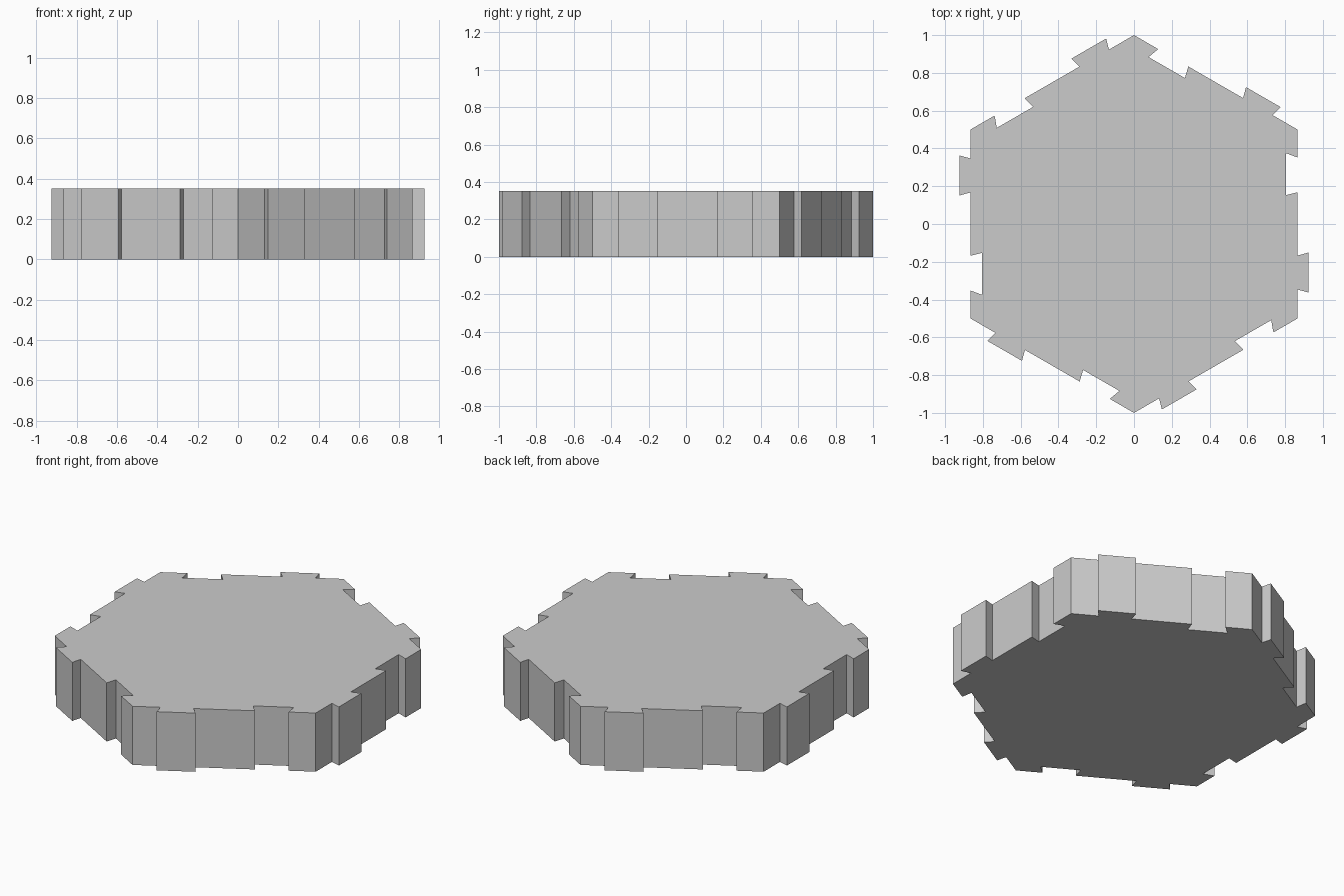
import bpy, bmesh
from math import radians
from mathutils import Matrix, Vector

if "Cube" in bpy.data.objects:
    bpy.data.objects.remove(bpy.data.objects["Cube"])

HEIGHT = 0.352
APOTHEM = 0.866

# One hexagon side (the +x side, walked upward): dovetail tab, then matching slot.
# Each point is (offset outward, position along the side).
side = [
    (0, -0.5),
    (0, -0.347), (0.058, -0.363), (0.058, -0.151), (0, -0.167),   # tab
    (0, 0.168), (-0.062, 0.153), (-0.062, 0.375), (0, 0.352),     # slot
]

# Repeat the side six times around the centre
outline = []
for i in range(6):
    turn = Matrix.Rotation(radians(60 * i), 3, 'Z')
    outline += [turn @ Vector((APOTHEM + out, along, 0)) for out, along in side]

# Extrude the outline into the solid tile
bm = bmesh.new()
base = bm.faces.new([bm.verts.new(p) for p in outline])
extruded = bmesh.ops.extrude_face_region(bm, geom=[base], use_keep_orig=True)
top = [g for g in extruded["geom"] if isinstance(g, bmesh.types.BMVert)]
bmesh.ops.translate(bm, verts=top, vec=(0, 0, HEIGHT))
bmesh.ops.recalc_face_normals(bm, faces=bm.faces)

mesh = bpy.data.meshes.new("interlocking_hex_tile")
bm.to_mesh(mesh)
bm.free()
tile = bpy.data.objects.new("interlocking_hex_tile", mesh)
bpy.context.collection.objects.link(tile)
